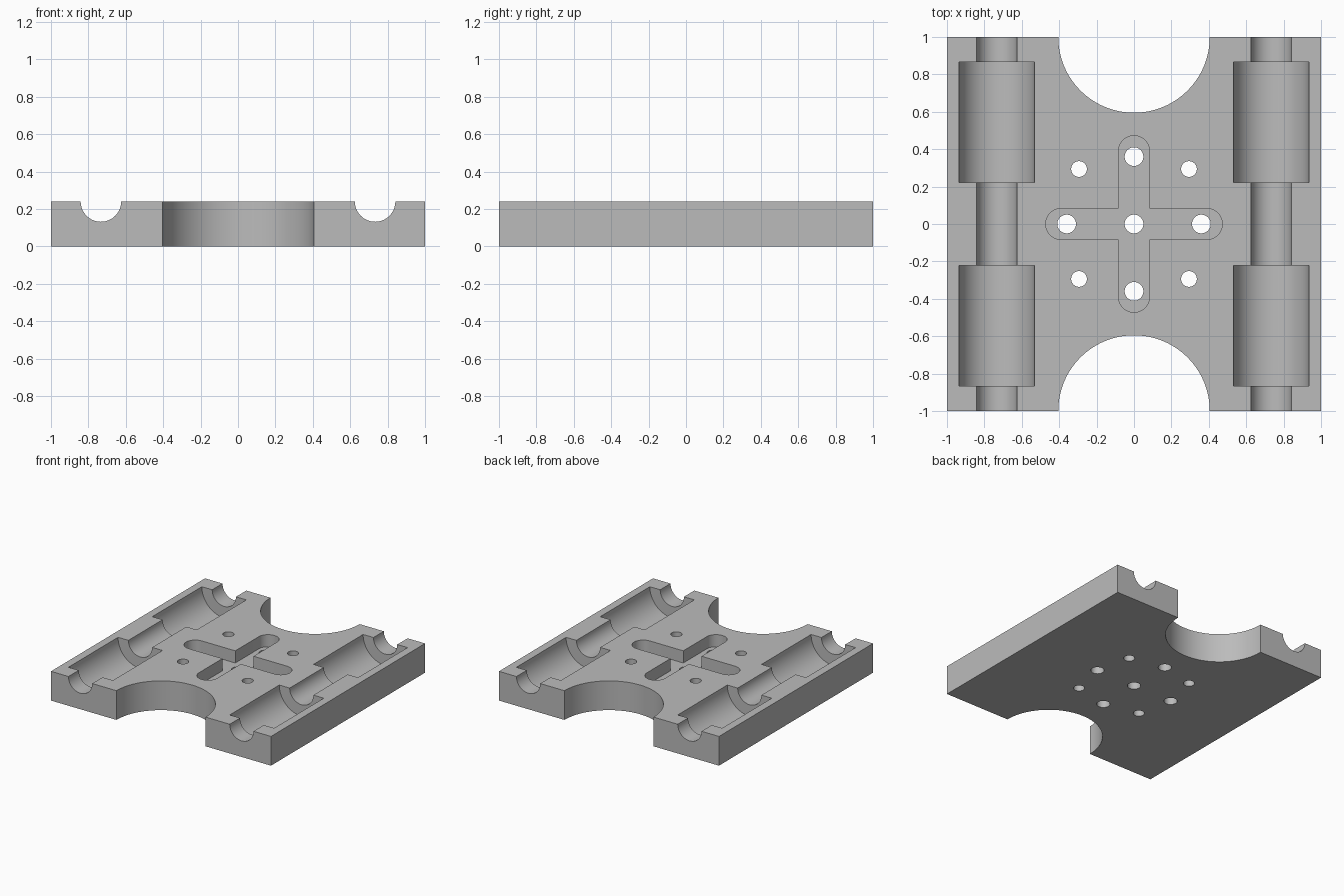
import bpy, bmesh, math
from mathutils import Matrix, Vector

if "Cube" in bpy.data.objects:
    bpy.data.objects.remove(bpy.data.objects["Cube"], do_unlink=True)

HEIGHT = 0.24
grey = bpy.data.materials.new("plain grey")
grey.use_nodes = True
colour = (0.5, 0.5, 0.5, 1)
grey.diffuse_color = colour
grey.node_tree.nodes["Principled BSDF"].inputs["Base Color"].default_value = colour


def prism(name, outline, z0, z1):
    """Extrude a closed 2D outline between two heights."""
    bm = bmesh.new()
    face = bm.faces.new([bm.verts.new((x, y, z0)) for x, y in outline])
    top = bmesh.ops.extrude_face_region(bm, geom=[face])["geom"]
    bmesh.ops.translate(bm, vec=(0, 0, z1 - z0),
                        verts=[v for v in top if isinstance(v, bmesh.types.BMVert)])
    bmesh.ops.recalc_face_normals(bm, faces=bm.faces)
    mesh = bpy.data.meshes.new(name)
    bm.to_mesh(mesh)
    bm.free()
    obj = bpy.data.objects.new(name, mesh)
    bpy.context.collection.objects.link(obj)
    mesh.materials.append(grey)
    return obj


def arc(cx, cy, r, start, end, n):
    angles = [math.radians(start + (end - start) * i / n) for i in range(n + 1)]
    return [(cx + r * math.cos(a), cy + r * math.sin(a)) for a in angles]


def circle(r, n):
    return arc(0, 0, r, 0, 360, n)[:-1]


def cut(target, cutter):
    cutter.hide_render = True
    mod = target.modifiers.new("cut", "BOOLEAN")
    mod.operation, mod.solver, mod.object = "DIFFERENCE", "EXACT", cutter
    bpy.context.view_layer.objects.active = target
    bpy.ops.object.modifier_apply(modifier=mod.name)
    bpy.data.objects.remove(cutter, do_unlink=True)


def cut_trough(x, y0, y1, r):
    """Half-round channel running along y, open at the top face."""
    trough = prism("trough_cutter", circle(r, 96), 0, y1 - y0)
    turn = Matrix.Rotation(math.radians(-90), 4, "X")
    trough.data.transform(Matrix.Translation(Vector((x, y0, HEIGHT))) @ turn)
    cut(plate, trough)


def cut_hole(x, y, r):
    hole = prism("hole_cutter", circle(r, 48), -0.1, HEIGHT + 0.1)
    hole.data.transform(Matrix.Translation((x, y, 0)))
    cut(plate, hole)


# Plate with a half-round bite in the front and back edges
BITE = 0.405
outline = ([(-1, -1)] + arc(0, -1, BITE, 180, 0, 64) + [(1, -1), (1, 1)]
           + arc(0, 1, BITE, 0, -180, 64) + [(-1, 1)])
plate = prism("carriage_plate", outline, 0, HEIGHT)

# Rod channels and bearing pockets on both sides
for side in (-1, 1):
    x = side * 0.733
    cut_trough(x, -1.1, 1.1, 0.108)
    for y0 in (-0.866, 0.222):
        cut_trough(x, y0, y0 + 0.644, 0.202)

# Cross-shaped recess with rounded arms
ARM = 0.083
cross = []
for k in range(4):
    spin = Matrix.Rotation(math.radians(90 * k), 2)
    arm = arc(0.472 - ARM, 0, ARM, -90, 90, 24) + [(ARM, ARM)]
    cross += [tuple(spin @ Vector(p)) for p in arm]
cut(plate, prism("cross_cutter", cross, HEIGHT - 0.1, HEIGHT + 0.1))

# Through holes: five in the cross, four around it
for x, y in ((0, 0), (1, 0), (-1, 0), (0, 1), (0, -1)):
    cut_hole(x * 0.36, y * 0.36, 0.05)
for x in (-1, 1):
    for y in (-1, 1):
        cut_hole(x * 0.294, y * 0.294, 0.042)

# Smooth curved walls, crisp edges
bpy.ops.object.select_all(action="DESELECT")
plate.select_set(True)
bpy.context.view_layer.objects.active = plate
bpy.ops.object.shade_smooth_by_angle(angle=math.radians(30))
